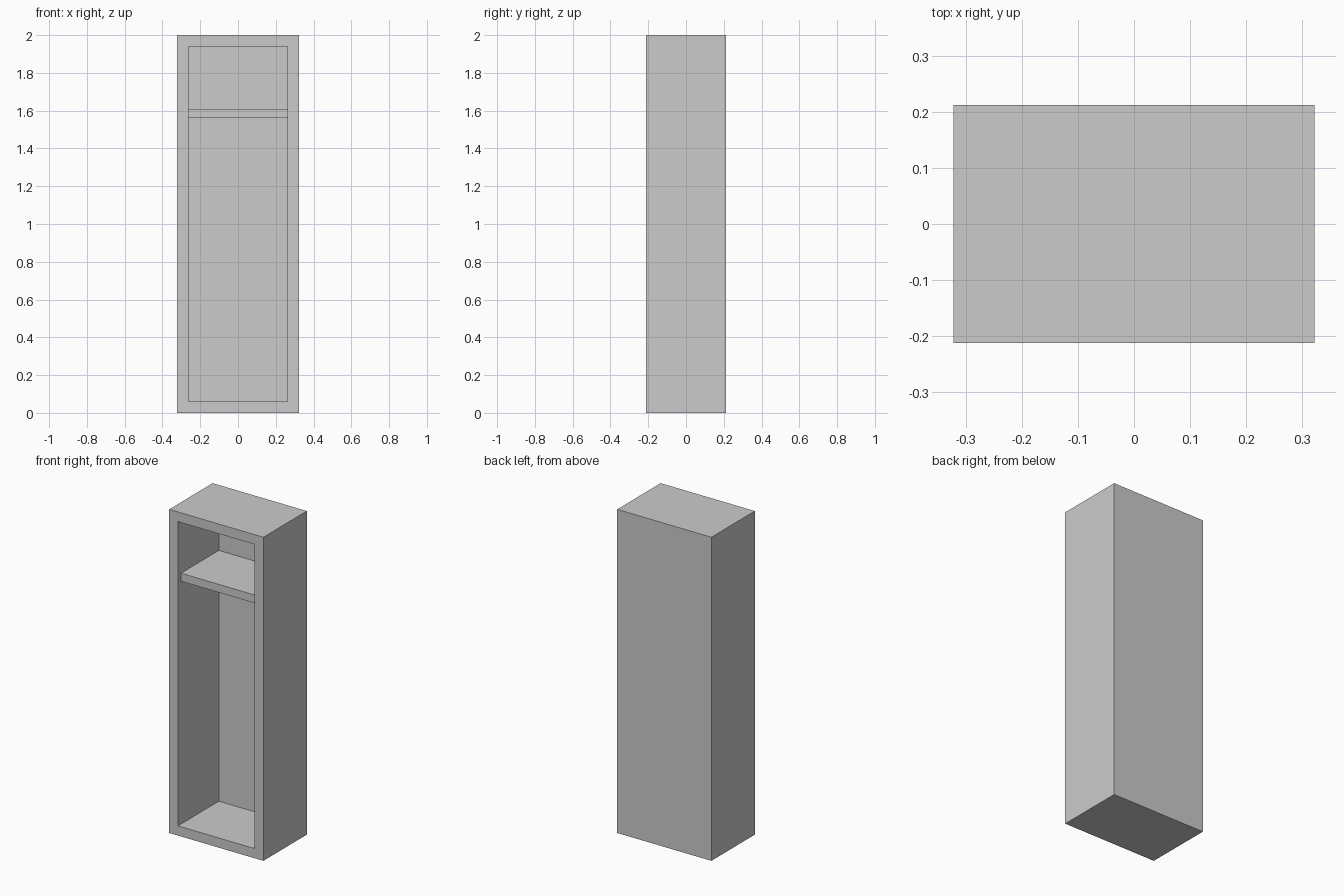
import bpy

if "Cube" in bpy.data.objects:
    bpy.data.objects.remove(bpy.data.objects["Cube"])

W, D, H = 0.644, 0.424, 2.0      # overall width, depth, height
T, BACK = 0.06, 0.025            # panel thickness, back thickness

grey = bpy.data.materials.new("light grey")
grey.diffuse_color = (0.6, 0.6, 0.6, 1)
grey.use_nodes = True
grey.node_tree.nodes["Principled BSDF"].inputs["Base Color"].default_value = grey.diffuse_color


def finish(name, verts, faces):
    mesh = bpy.data.meshes.new(name)
    mesh.from_pydata(verts, [], faces)
    mesh.materials.append(grey)
    obj = bpy.data.objects.new(name, mesh)
    bpy.context.collection.objects.link(obj)
    return obj


def ring(x, y, z0, z1):
    """Upright rectangle at depth y, anticlockwise seen from the front."""
    return [(-x, y, z0), (x, y, z0), (x, y, z1), (-x, y, z1)]


def bridge(a, b):
    """Quads joining two four-sided rings."""
    return [(a + i, a + (i + 1) % 4, b + (i + 1) % 4, b + i) for i in range(4)]


# Cabinet: closed outer box, front rim and hollow interior in one shell
x, y = W / 2, D / 2
xi = x - T
verts = (ring(x, y, 0, H) + ring(x, -y, 0, H)
         + ring(xi, -y, T, H - T) + ring(xi, y - BACK, T, H - T))
faces = [(3, 2, 1, 0)] + bridge(0, 4) + bridge(4, 8) + bridge(8, 12) + [(12, 13, 14, 15)]
finish("cabinet", verts, faces)

# Shelf: set back slightly from the front rim
verts = ring(xi, y - BACK, 1.56, 1.61) + ring(xi, -y + 0.03, 1.56, 1.61)
finish("shelf", verts, [(3, 2, 1, 0)] + bridge(0, 4) + [(4, 5, 6, 7)])
